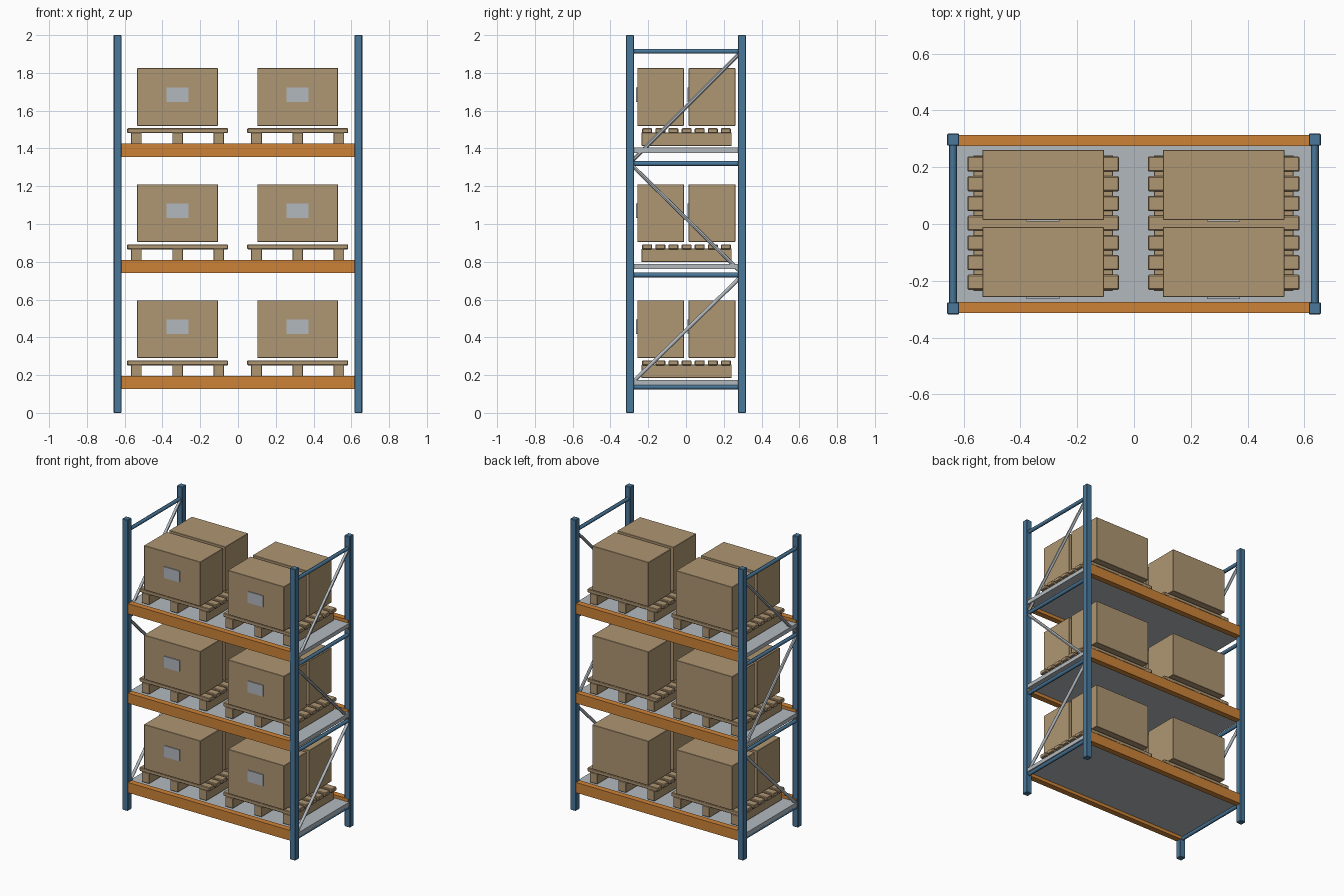
import bpy
from mathutils import Vector

cube = bpy.data.objects.get("Cube")
if cube:
    bpy.data.objects.remove(cube, do_unlink=True)


def material(name, rgb):
    m = bpy.data.materials.new(name)
    m.use_nodes = True
    m.diffuse_color = (*rgb, 1)
    m.node_tree.nodes["Principled BSDF"].inputs["Base Color"].default_value = (*rgb, 1)
    return m


BLUE = material("blue steel", (0.068, 0.188, 0.325))
ORANGE = material("orange beam paint", (0.61, 0.225, 0.038))
GREY = material("light grey metal", (0.445, 0.485, 0.515))
CARD = material("tan cardboard", (0.43, 0.305, 0.17))


def box(name, x, y, z, mat, bevel=0.0):
    """Box from (low, high) ranges on each axis."""
    centre = [(a + b) / 2 for a, b in (x, y, z)]
    bpy.ops.mesh.primitive_cube_add(size=1, location=centre)
    ob = bpy.context.object
    ob.name = name
    ob.scale = [b - a for a, b in (x, y, z)]
    bpy.ops.object.transform_apply(location=False, rotation=False, scale=True)
    ob.data.materials.append(mat)
    if bevel:
        mod = ob.modifiers.new("soft edges", "BEVEL")
        mod.width = bevel
        mod.segments = 1
    return ob


def tube(name, start, end, radius, mat):
    """Round tube between two points."""
    a, b = Vector(start), Vector(end)
    bpy.ops.mesh.primitive_cylinder_add(vertices=12, radius=radius,
                                        depth=(b - a).length, location=(a + b) / 2)
    ob = bpy.context.object
    ob.name = name
    ob.rotation_euler = (b - a).to_track_quat("Z", "Y").to_euler()
    ob.data.materials.append(mat)
    bpy.ops.object.shade_smooth_by_angle()
    return ob


def span(centre, size):
    return (centre - size / 2, centre + size / 2)


POST_X, POST_Y, POST_W = 0.637, 0.297, 0.042
SHELVES = [0.126, 0.74, 1.355]

# End frames: posts, horizontal ties and zigzag braces
for side, sx in (("left", 1), ("right", -1)):
    x = sx * POST_X
    for end, sy in (("front", -1), ("back", 1)):
        box(f"{side}_{end}_post", span(x, POST_W), span(sy * POST_Y, POST_W),
            (0, 2), BLUE, 0.003)
    for z in (0.137, 0.73, 1.32, 1.914):
        tube(f"{side}_tie", (x, -0.28, z), (x, 0.28, z), 0.0125, BLUE)
    for z_front, z_back in ((0.165, 0.71), (1.305, 0.755), (1.34, 1.9)):
        tube(f"{side}_diagonal_brace", (x, -0.28, z_front), (x, 0.28, z_back),
             0.01, GREY)


def pallet(cx, z):
    """Three runners carrying seven cross slats."""
    for i in (-1, 0, 1):
        box("pallet_runner", span(cx + i * 0.218, 0.056), (-0.236, 0.242),
            (z, z + 0.07), CARD, 0.002)
    for i in range(-3, 4):
        box("pallet_slat", span(cx, 0.535), span(0.003 + i * 0.0694, 0.053),
            (z + 0.067, z + 0.093), CARD, 0.004)


def carton(cx, cy, z):
    """Carton with a thin blank label on its front."""
    box("carton", span(cx, 0.428), span(cy, 0.247), (z, z + 0.305), CARD, 0.002)
    front = cy - 0.247 / 2
    box("carton_label", span(cx, 0.116), (front - 0.006, front + 0.001),
        (z + 0.126, z + 0.203), GREY)


# Shelves with their loads
for z in SHELVES:
    for end, sy in (("front", -1), ("back", 1)):
        box(f"{end}_beam", (-0.645, 0.645), span(sy * 0.294, 0.04),
            (z, z + 0.07), ORANGE)
    box("shelf_deck", (-0.652, 0.652), (-0.277, 0.277), (z + 0.022, z + 0.049), GREY)
    for cx in (-0.32, 0.316):
        pallet(cx, z + 0.059)
        for cy in (-0.134, 0.138):
            carton(cx, cy, z + 0.165)
